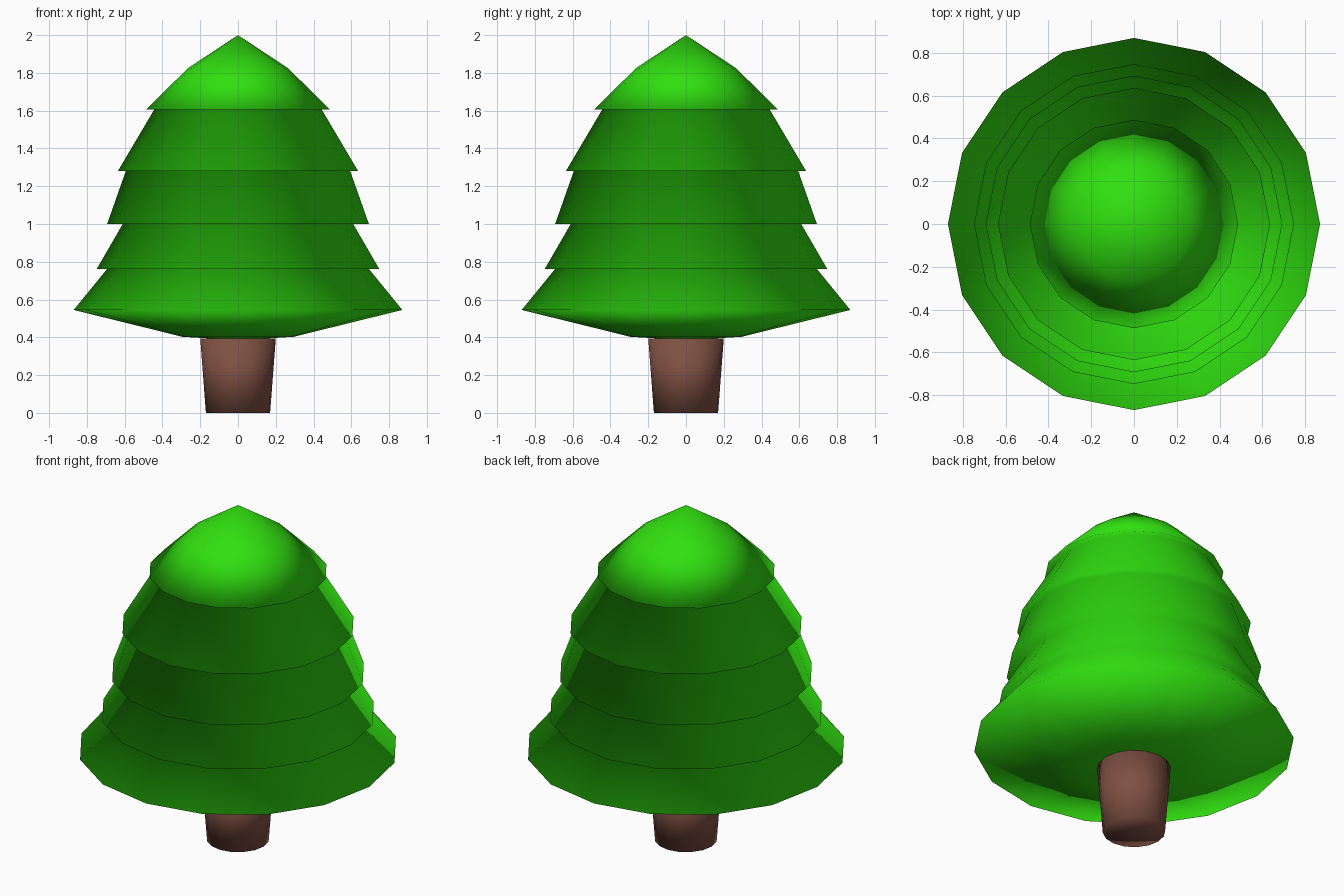
import bpy, bmesh, math

if "Cube" in bpy.data.objects:
    bpy.data.objects.remove(bpy.data.objects["Cube"])

SIDES = 16


def revolve(name, profile, color):
    """Lathe an (r, z) profile, listed top to bottom, closed at both ends."""
    bm = bmesh.new()
    rings = []
    for r, z in profile:
        if r == 0:
            rings.append([bm.verts.new((0, 0, z))] * SIDES)
        else:
            rings.append([bm.verts.new((r * math.cos(math.tau * i / SIDES),
                                        r * math.sin(math.tau * i / SIDES), z))
                          for i in range(SIDES)])
    for a, b in zip(rings, rings[1:]):
        for i in range(SIDES):
            j = (i + 1) % SIDES
            quad = dict.fromkeys((a[i], b[i], b[j], a[j]))
            bm.faces.new(list(quad))
    bmesh.ops.recalc_face_normals(bm, faces=bm.faces)
    for f in bm.faces:
        f.smooth = True
    mesh = bpy.data.meshes.new(name)
    bm.to_mesh(mesh)
    bm.free()
    obj = bpy.data.objects.new(name, mesh)
    bpy.context.collection.objects.link(obj)
    mat = bpy.data.materials.new(name + "_color")
    mat.diffuse_color = color
    mat.use_nodes = True
    mat.node_tree.nodes["Principled BSDF"].inputs["Base Color"].default_value = mat.diffuse_color
    mesh.materials.append(mat)
    return obj


# stepped foliage, smooth-shaded across the tiers like one soft mesh
revolve("foliage", [(0, 2.0), (0.265, 1.825),
                    (0.487, 1.605), (0.444, 1.605),
                    (0.636, 1.28), (0.594, 1.28),
                    (0.693, 1.0), (0.61, 1.0),
                    (0.748, 0.762), (0.693, 0.762),
                    (0.87, 0.545), (0.295, 0.403), (0, 0.385)],
        (0.03, 0.74, 0.005, 1))

# tapered trunk
revolve("trunk", [(0, 0.395), (0.2, 0.395), (0.17, 0), (0, 0)],
        (0.21, 0.08, 0.055, 1))
